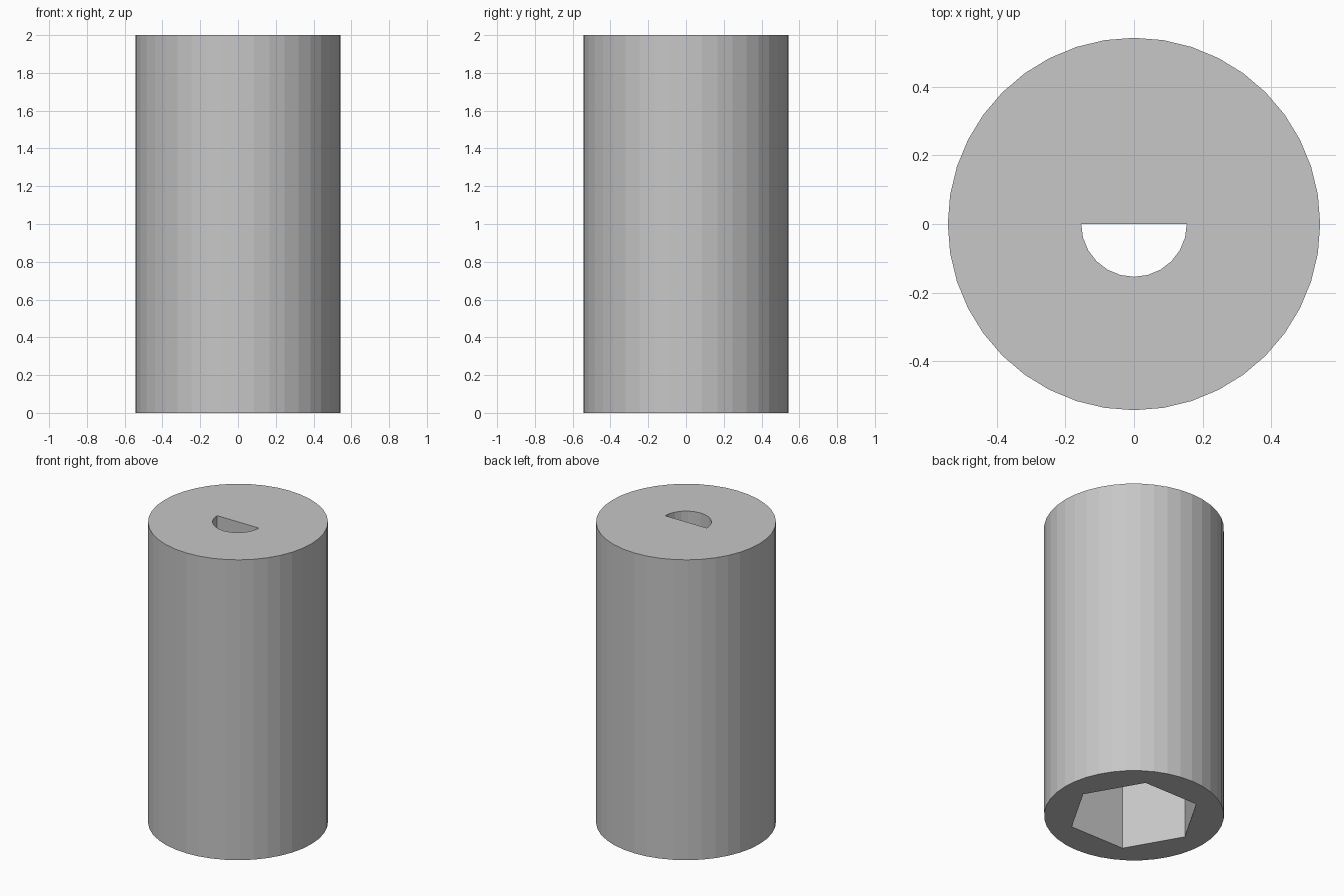
import bpy, bmesh, math

cube = bpy.data.objects.get("Cube")
if cube:
    bpy.data.objects.remove(cube, do_unlink=True)

HEIGHT, RADIUS = 2.0, 0.543
HEX_RADIUS, HEX_DEPTH = 0.40, 1.0
SHAFT_RADIUS = 0.154

grey = bpy.data.materials.new("plain_grey")
grey.use_nodes = True
colour = (0.57, 0.57, 0.57, 1)
grey.diffuse_color = colour
grey.node_tree.nodes["Principled BSDF"].inputs["Base Color"].default_value = colour


def arc(radius, sides, start=0.0, sweep=2 * math.pi, closed=True):
    """Points along a circle, or along part of it with both ends."""
    count = sides if closed else sides + 1
    angles = [start + sweep * i / sides for i in range(count)]
    return [(radius * math.cos(a), radius * math.sin(a)) for a in angles]


def prism(name, outline, bottom, top):
    """Extrude a flat outline upwards into a solid."""
    bm = bmesh.new()
    base = bm.faces.new([bm.verts.new((x, y, bottom)) for x, y in outline])
    result = bmesh.ops.extrude_face_region(bm, geom=[base], use_keep_orig=True)
    raised = [v for v in result["geom"] if isinstance(v, bmesh.types.BMVert)]
    bmesh.ops.translate(bm, verts=raised, vec=(0, 0, top - bottom))
    bmesh.ops.recalc_face_normals(bm, faces=bm.faces)
    mesh = bpy.data.meshes.new(name)
    bm.to_mesh(mesh)
    bm.free()
    mesh.materials.append(grey)
    obj = bpy.data.objects.new(name, mesh)
    bpy.context.collection.objects.link(obj)
    return obj


# Round body
body = prism("coupler_body", arc(RADIUS, 40), 0, HEIGHT)

# Hexagonal socket in the underside, half-round shaft hole through the top
cutters = [
    prism("hex_socket_cutter", arc(HEX_RADIUS, 6), -0.1, HEX_DEPTH),
    prism("half_round_hole_cutter",
          arc(SHAFT_RADIUS, 12, math.pi, math.pi, closed=False),
          HEX_DEPTH - 0.1, HEIGHT + 0.1),
]
for cutter in cutters:
    cutter.hide_render = True
    cutter.hide_set(True)
    cutter.display_type = 'WIRE'
    cut = body.modifiers.new(cutter.name, 'BOOLEAN')
    cut.operation = 'DIFFERENCE'
    cut.solver = 'EXACT'
    cut.object = cutter
